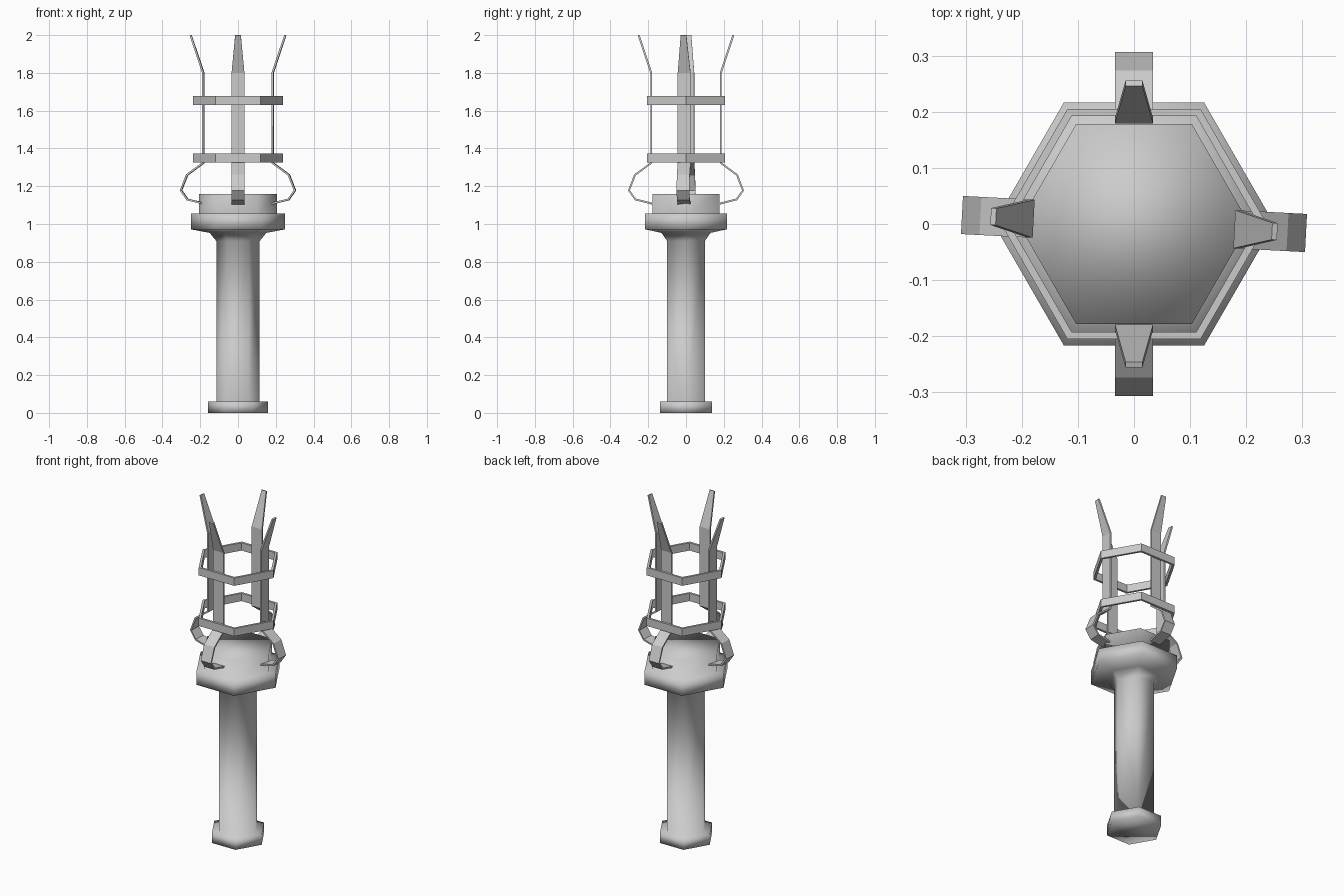
import bpy, bmesh
from math import cos, sin, pi, radians

if "Cube" in bpy.data.objects:
    bpy.data.objects.remove(bpy.data.objects["Cube"])

SIDES = 6


def finish(name, bm, smooth=True):
    bmesh.ops.recalc_face_normals(bm, faces=bm.faces)
    me = bpy.data.meshes.new(name)
    bm.to_mesh(me)
    bm.free()
    for p in me.polygons:
        p.use_smooth = smooth
    ob = bpy.data.objects.new(name, me)
    bpy.context.collection.objects.link(ob)
    return ob


def hex_lathe(name, profile, closed=False, smooth=True):
    """Sweep an (r, z) profile round z with six sides, corners on the x axis."""
    bm = bmesh.new()
    rows = [[bm.verts.new((r * cos(2 * pi * i / SIDES), r * sin(2 * pi * i / SIDES), z))
             for i in range(SIDES)] for r, z in profile]
    pairs = list(zip(rows, rows[1:]))
    if closed:
        pairs.append((rows[-1], rows[0]))
    else:
        bm.faces.new(rows[0])
        bm.faces.new(rows[-1])
    for a, b in pairs:
        for i in range(SIDES):
            j = (i + 1) % SIDES
            bm.faces.new((a[i], a[j], b[j], b[i]))
    return finish(name, bm, smooth)


# Handle: foot, shaft, flare, collar and cup in one smooth body
hex_lathe("handle", [(0.158, 0), (0.158, 0.06), (0.115, 0.06), (0.115, 0.91),
                     (0.15, 0.953), (0.25, 0.972), (0.25, 1.055),
                     (0.206, 1.055), (0.206, 1.16)])

# Two hexagonal hoops
for name, z in (("lower_hoop", 1.325), ("upper_hoop", 1.63)):
    hex_lathe(name, [(0.237, z), (0.237, z + 0.047), (0.222, z + 0.047), (0.222, z)],
              closed=True, smooth=False)

# Four bent strap prongs: (radius, height, half width)
PATH = [(0.18, 1.108, 0.034), (0.268, 1.13, 0.034), (0.302, 1.178, 0.034),
        (0.27, 1.26, 0.034), (0.184, 1.323, 0.034), (0.184, 1.80, 0.034),
        (0.251, 2.0, 0.015)]
for name, angle in (("right_prong", -3), ("back_prong", 90),
                    ("left_prong", 177), ("front_prong", 270)):
    bm = bmesh.new()
    rows = [[bm.verts.new((r, s * w, z)) for s in (-1, 1)] for r, z, w in PATH]
    for a, b in zip(rows, rows[1:]):
        bm.faces.new((a[0], a[1], b[1], b[0]))
    ob = finish(name, bm, False)
    ob.rotation_euler.z = radians(angle)
    solid = ob.modifiers.new("thickness", 'SOLIDIFY')
    solid.thickness = 0.01
    solid.offset = 0
